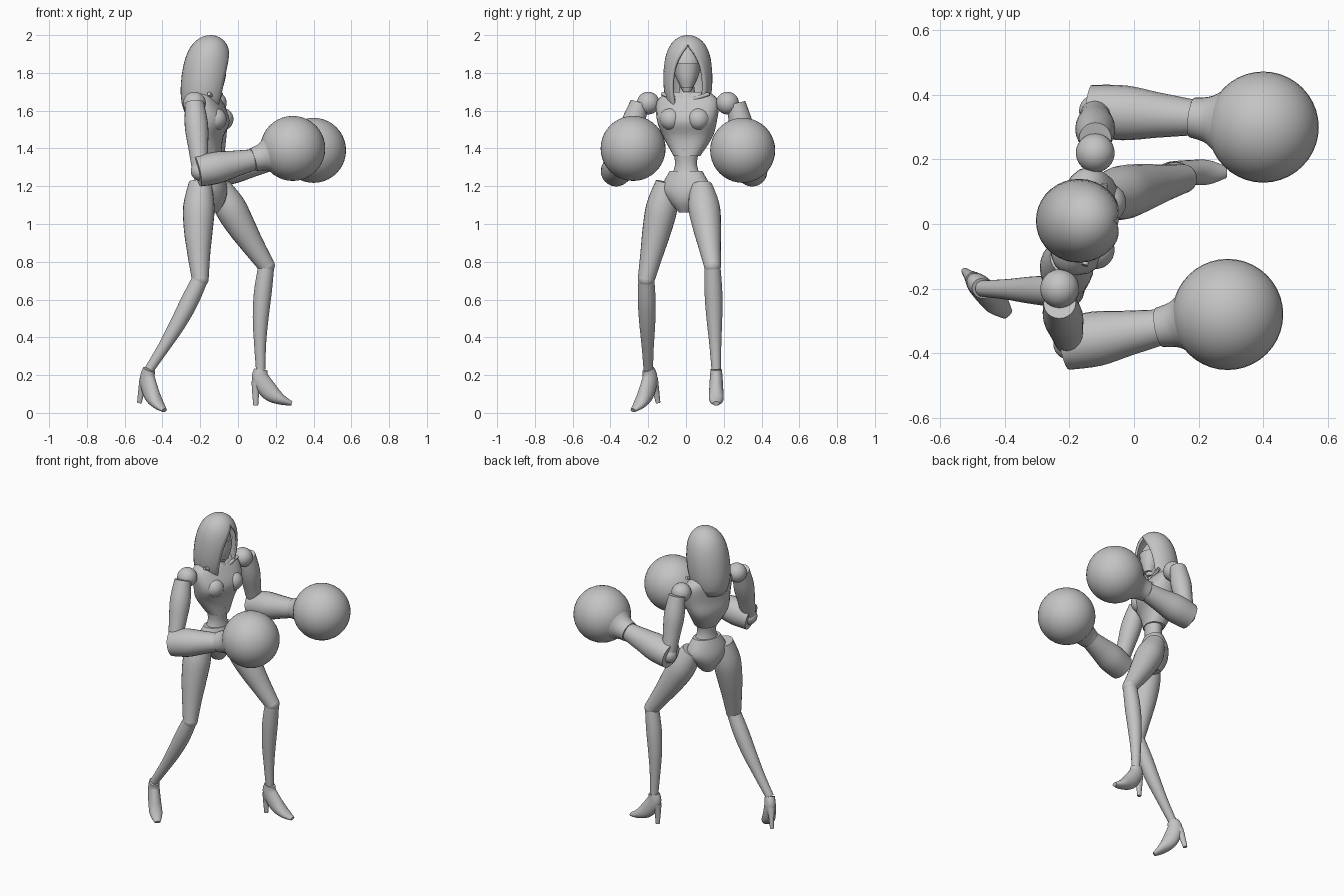
import bpy, bmesh
from math import sin, cos, pi, radians
from mathutils import Matrix, Vector

cube = bpy.data.objects.get("Cube")
if cube:
    bpy.data.objects.remove(cube, do_unlink=True)

tone = (0.55, 0.55, 0.55, 1)
grey = bpy.data.materials.new("plain grey")
grey.use_nodes = True
grey.diffuse_color = tone
grey.node_tree.nodes["Principled BSDF"].inputs["Base Color"].default_value = tone


def finish(name, bm, matrix=Matrix()):
    bmesh.ops.recalc_face_normals(bm, faces=bm.faces)
    mesh = bpy.data.meshes.new(name)
    bm.to_mesh(mesh)
    bm.free()
    mesh.transform(matrix)
    mesh.materials.append(grey)
    part = bpy.data.objects.new(name, mesh)
    bpy.context.collection.objects.link(part)
    bpy.ops.object.select_all(action='DESELECT')
    part.select_set(True)
    bpy.context.view_layer.objects.active = part
    bpy.ops.object.shade_smooth_by_angle(angle=radians(45))
    return part


def refine(rings, steps=4):
    """Pass a smooth spline through the given sections."""
    rings = [Vector(ring) for ring in rings]
    last = len(rings) - 1
    smooth = []
    for i in range(last):
        before, a, b, after = rings[max(i - 1, 0)], rings[i], rings[i + 1], rings[min(i + 2, last)]
        for k in range(steps):
            t = k / steps
            curve = (a - before / 2 - after / 2 + b) * 2 - (a - b + (after - before) / 2)
            slope = (b - before) / 2
            bend = (b - a) * 3 - slope * 2 - (after - a) / 2
            twist = (a - b) * 2 + slope + (after - a) / 2
            smooth.append(a + slope * t + bend * t ** 2 + twist * t ** 3)
    return smooth + [rings[last]]


def loft(name, rings, matrix=Matrix(), upright=False, power=2, sides=24):
    """Skin closed sections; each ring is x, y, z, half width, half depth."""
    rings = refine(rings)
    points = [Vector(ring[:3]) for ring in rings]
    bm = bmesh.new()
    loops = []
    for i, ring in enumerate(rings):
        along = points[min(i + 1, len(points) - 1)] - points[max(i - 1, 0)]
        along = Vector((0, 0, 1)) if upright else along.normalized()
        across = Vector((0, 1, 0))
        across = (across - along * across.dot(along)).normalized()
        ahead = along.cross(across)
        loop = []
        for k in range(sides):
            c, s = cos(2 * pi * k / sides), sin(2 * pi * k / sides)
            reach = (abs(c) ** power + abs(s) ** power) ** (-1 / power)
            loop.append(bm.verts.new(points[i] + (across * c * ring[3] + ahead * s * ring[4]) * reach))
        loops.append(loop)
    for low, high in zip(loops, loops[1:]):
        for k in range(sides):
            bm.faces.new((low[k - 1], low[k], high[k], high[k - 1]))
    bm.faces.new(loops[0])
    bm.faces.new(loops[-1])
    return finish(name, bm, matrix)


def column(name, matrix, *rows, power=2):
    """Upright body part; each row is height, half width, half depth, forward shift."""
    loft(name, [(shift, 0, z, width, depth) for z, width, depth, shift in rows],
         matrix, upright=True, power=power)


def limb(name, start, end, *radii, bow=0):
    """Round part between two joints with evenly spaced radii."""
    rings = []
    for i, radius in enumerate(radii):
        f = i / (len(radii) - 1)
        spot = start.lerp(end, f) + Vector((bow * sin(pi * f), 0, 0))
        rings.append((*spot, radius, radius))
    loft(name, rings)


def ball(name, center, size, matrix=Matrix()):
    bm = bmesh.new()
    bmesh.ops.create_uvsphere(bm, u_segments=40, v_segments=20, radius=size)
    finish(name, bm, matrix @ Matrix.Translation(center))


def placed(spot, yaw, pitch=0):
    return (Matrix.Translation(spot) @ Matrix.Rotation(radians(yaw), 4, 'Z')
            @ Matrix.Rotation(radians(pitch), 4, 'Y'))


# Torso, twisted so the left side leads
chest = placed((-0.17, 0.01, 0), -14)
column("chest", chest, (1.36, 0.07, 0.06, 0.02), (1.46, 0.13, 0.085, 0), (1.55, 0.16, 0.1, 0.02),
       (1.65, 0.165, 0.075, 0), (1.7, 0.11, 0.05, -0.01), power=2.5)
for side in (-1, 1):
    label = "left" if side > 0 else "right"
    ball(label + "_bust", (0.07, side * 0.075, 1.555), 0.06, chest)
    loft(label + "_collar", [(0.06, side * 0.015, 1.65, 0.01, 0.01),
                             (0.05, side * 0.13, 1.69, 0.01, 0.01)], chest)

hips = placed((-0.15, 0, 0), -22)
column("waist", hips, (1.4, 0.075, 0.06, 0), (1.31, 0.06, 0.05, 0), (1.22, 0.1, 0.07, 0))
column("pelvis", hips, (1.28, 0.09, 0.06, 0), (1.19, 0.135, 0.085, 0), (1.12, 0.09, 0.08, 0),
       (1.06, 0.035, 0.045, 0))

# Head and neck
head = placed((-0.14, 0.005, 0), 0)
column("neck", head, (1.67, 0.06, 0.06, -0.02), (1.71, 0.04, 0.04, -0.02), (1.78, 0.04, 0.04, -0.02))
column("face", head, (1.7, 0.02, 0.02, 0.02), (1.78, 0.06, 0.06, 0), (1.86, 0.07, 0.07, 0),
       (1.94, 0.035, 0.035, -0.01))
column("mask", head, (1.72, 0.03, 0.03, 0.03), (1.78, 0.055, 0.055, 0.02), (1.85, 0.066, 0.06, 0.02))

# Hood: rounded crown, tucked hem, opening that closes to a peak
bm = bmesh.new()
levels, steps = 18, 28
grid = []
for level in range(levels + 1):
    h = 1 - (1 - level / levels) ** 2
    swell = 0.132 * (1 - h ** 5) ** 0.5 * (1 - 0.3 * (1 - h) ** 6)
    wrap = radians(180 - 42 * max(0, 1 - (h / 0.87) ** 4))
    row = []
    for k in range(steps + 1):
        a = wrap * (2 * k / steps - 1)
        row.append(bm.verts.new((0.045 * h - 0.19 - swell * cos(a), 0.01 + swell * sin(a), 1.59 + 0.41 * h)))
    grid.append(row)
for low, high in zip(grid, grid[1:]):
    for k in range(steps):
        bm.faces.new((low[k], low[k + 1], high[k + 1], high[k]))
bmesh.ops.remove_doubles(bm, verts=bm.verts, dist=0.0005)
shell = finish("hood", bm).modifiers.new("thickness", 'SOLIDIFY')
shell.thickness = 0.014
shell.offset = -1

# Joints of each side: shoulder, elbow, wrist, glove, hip, knee, ankle
poses = {
    "right": ((-0.23, -0.2, 1.64), (-0.2, -0.37, 1.28), (0.08, -0.32, 1.34), (0.29, -0.28, 1.4),
              (-0.2, -0.1, 1.22), (-0.2, -0.21, 0.71), (-0.47, -0.2, 0.23)),
    "left": ((-0.12, 0.22, 1.64), (-0.12, 0.35, 1.28), (0.18, 0.33, 1.34), (0.4, 0.3, 1.39),
             (-0.1, 0.08, 1.2), (0.15, 0.14, 0.78), (0.12, 0.16, 0.23)),
}
for label, pose in poses.items():
    shoulder, elbow, wrist, glove, hip, knee, ankle = map(Vector, pose)
    side = 1 if label == "left" else -1

    # Arm, flared cuff and round glove
    ball(label + "_shoulder", shoulder, 0.06)
    limb(label + "_upper_arm", shoulder + Vector((0, side * 0.045, 0)), elbow, 0.05, 0.062, 0.052, 0.042)
    ball(label + "_elbow", elbow, 0.05)
    limb(label + "_forearm", elbow.lerp(wrist, -0.05), wrist, 0.08, 0.085, 0.07, 0.056)
    limb(label + "_cuff", wrist, wrist.lerp(glove, 0.5), 0.062, 0.075, 0.12)
    ball(label + "_glove", glove, 0.172)

    # Leg
    limb(label + "_thigh", hip, knee, 0.06, 0.083, 0.076, 0.06, 0.045, bow=-0.01)
    ball(label + "_knee", knee, 0.045)
    limb(label + "_shin", knee, ankle, 0.042, 0.047, 0.042, 0.032, 0.025, bow=-side * 0.015)

    # Heeled shoe with the toe along local x; the rear foot turns out and tips forward
    foot = placed(ankle, 0) if side > 0 else placed(ankle, -45, 15)
    loft(label + "_shoe", [(0, 0, 0, 0.03, 0.035), (0, 0, -0.05, 0.034, 0.046),
                           (0.05, 0, -0.12, 0.038, 0.047), (0.11, 0, -0.16, 0.038, 0.028),
                           (0.165, 0, -0.18, 0.018, 0.011)], foot)
    column(label + "_heel", foot, (-0.06, 0.028, 0.03, -0.018), (-0.11, 0.018, 0.02, -0.026),
           (-0.19, 0.011, 0.013, -0.026))
